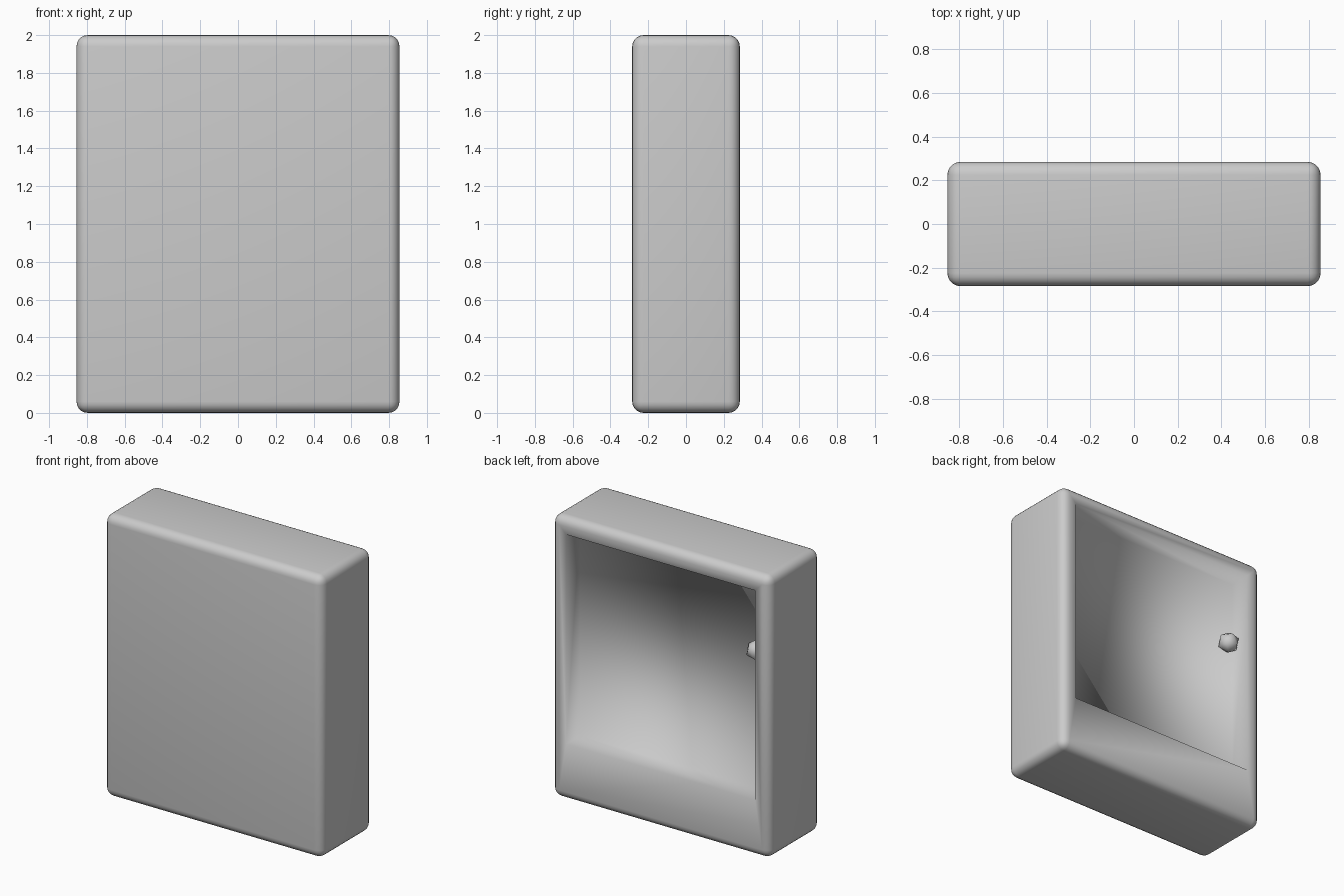
import bpy, bmesh
from mathutils import Vector, Matrix

if "Cube" in bpy.data.objects:
    bpy.data.objects.remove(bpy.data.objects["Cube"])

HALF_X, HALF_Y, HEIGHT, RADIUS = 0.855, 0.285, 2.0, 0.06
OPEN_X, OPEN_Z0, OPEN_Z1, DEPTH = 0.74, 0.40, 1.885, 0.155


def add_object(name, bm):
    bmesh.ops.recalc_face_normals(bm, faces=bm.faces[:])
    for f in bm.faces:
        f.smooth = True
    mesh = bpy.data.meshes.new(name)
    bm.to_mesh(mesh)
    bm.free()
    obj = bpy.data.objects.new(name, mesh)
    bpy.context.collection.objects.link(obj)
    return obj


# Rounded slab body
bm = bmesh.new()
bmesh.ops.create_cube(bm, size=1.0, matrix=Matrix.Translation((0, 0, HEIGHT / 2))
                      @ Matrix.Diagonal((2 * HALF_X, 2 * HALF_Y, HEIGHT, 1)))
bmesh.ops.bevel(bm, geom=bm.edges[:], offset=RADIUS, segments=5, profile=0.5,
                affect='EDGES', clamp_overlap=True)

# Recess in the back: frame with a taller sill, then pushed inwards
bm.normal_update()
back = max((f for f in bm.faces if f.normal.y > 0.99), key=lambda f: f.calc_area())
bmesh.ops.inset_region(bm, faces=[back], thickness=0.03)
for v in back.verts:
    v.co.x = OPEN_X if v.co.x > 0 else -OPEN_X
    v.co.z = OPEN_Z1 if v.co.z > HEIGHT / 2 else OPEN_Z0
panel = bmesh.ops.extrude_discrete_faces(bm, faces=[back])["faces"][0]
bmesh.ops.translate(bm, verts=panel.verts[:], vec=Vector((0, -DEPTH, 0)))
add_object("cabinet_body", bm)

# Small faceted knob on the recessed panel
bm = bmesh.new()
bmesh.ops.create_icosphere(bm, subdivisions=1, radius=0.075)
knob = add_object("knob", bm)
knob.location = (-0.675, HALF_Y - DEPTH + 0.04, 1.40)
